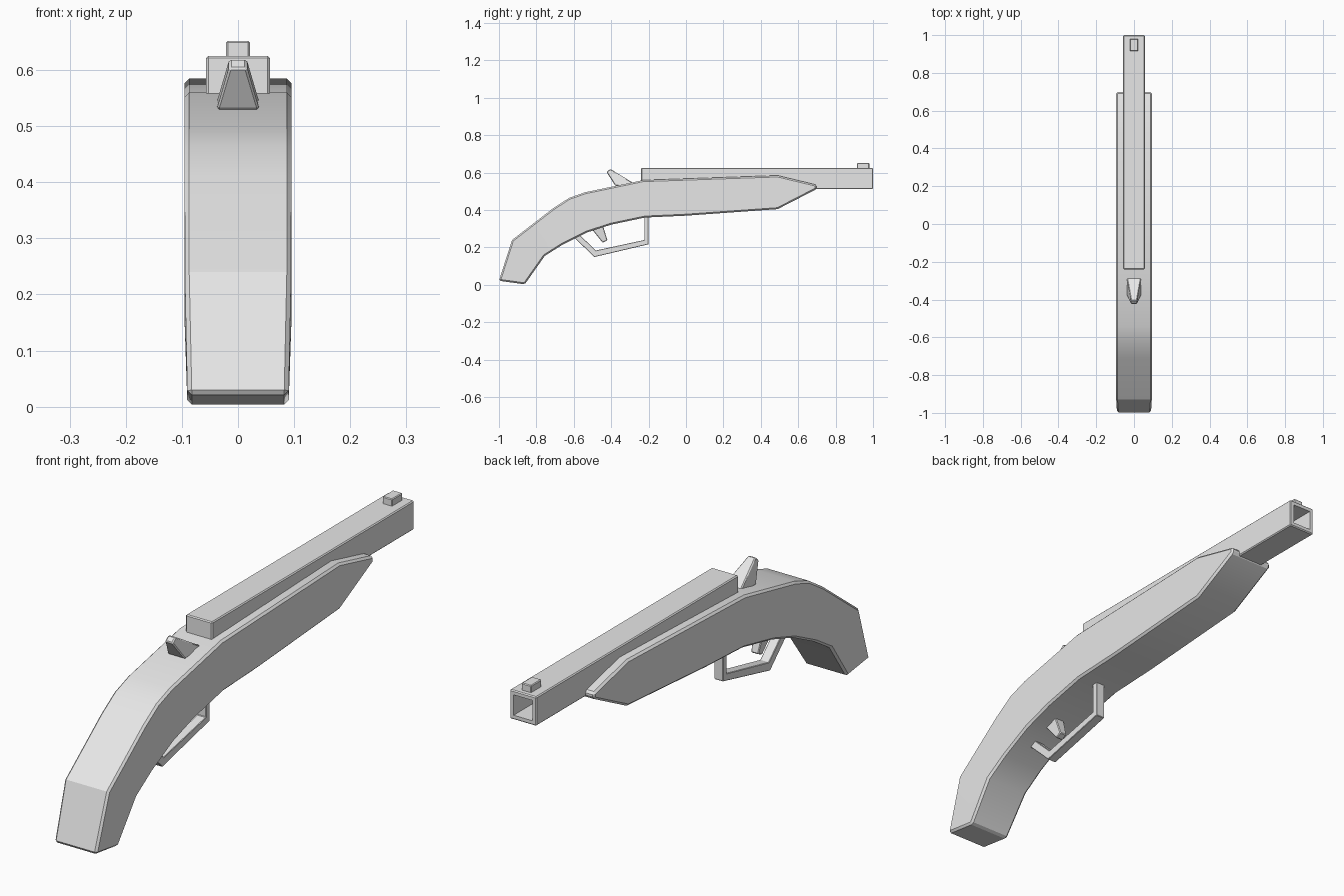
import bpy, bmesh, math
from mathutils import Vector

cube = bpy.data.objects.get("Cube")
if cube:
    bpy.data.objects.remove(cube, do_unlink=True)

# Single flat grey
grey = bpy.data.materials.new("plain grey")
grey.use_nodes = True
grey.diffuse_color = (0.8, 0.8, 0.8, 1)
grey.node_tree.nodes["Principled BSDF"].inputs["Base Color"].default_value = (0.8, 0.8, 0.8, 1)


def extrude_profile(points, half_width):
    """Closed (y, z) profile extruded across x."""
    bm = bmesh.new()
    face = bm.faces.new([bm.verts.new((-half_width, y, z)) for y, z in points])
    new = bmesh.ops.extrude_face_region(bm, geom=[face])["geom"]
    verts = [v for v in new if isinstance(v, bmesh.types.BMVert)]
    bmesh.ops.translate(bm, verts=verts, vec=(2 * half_width, 0, 0))
    bmesh.ops.recalc_face_normals(bm, faces=bm.faces)
    return bm


def box(half_width, y0, y1, z0, z1):
    return extrude_profile([(y0, z0), (y1, z0), (y1, z1), (y0, z1)], half_width)


def bevel_sharp(bm, width, min_angle=40):
    edges = [e for e in bm.edges if e.calc_face_angle(0) > math.radians(min_angle)]
    bmesh.ops.bevel(bm, geom=edges, offset=width, segments=1, profile=0.5,
                    affect='EDGES', clamp_overlap=True)


def finish(name, bm):
    bmesh.ops.recalc_face_normals(bm, faces=bm.faces)
    mesh = bpy.data.meshes.new(name)
    bm.to_mesh(mesh)
    bm.free()
    mesh.materials.append(grey)
    obj = bpy.data.objects.new(name, mesh)
    bpy.context.collection.objects.link(obj)
    bpy.ops.object.select_all(action='DESELECT')
    obj.select_set(True)
    bpy.context.view_layer.objects.active = obj
    bpy.ops.object.shade_smooth_by_angle(angle=math.radians(28))
    return obj


# Stock: curved grip running into a pointed fore-end
bm = extrude_profile([
    (-1.0, 0.022), (-0.93, 0.24), (-0.71, 0.41), (-0.625, 0.465), (-0.54, 0.495),
    (-0.23, 0.56), (0.49, 0.585), (0.698, 0.535), (0.698, 0.512), (0.49, 0.405),
    (0.0, 0.37), (-0.22, 0.36), (-0.40, 0.322), (-0.53, 0.28), (-0.66, 0.215),
    (-0.755, 0.155), (-0.862, 0.003)], 0.095)
# Butt narrows slightly below a cut across the grip
bmesh.ops.bisect_plane(bm, geom=bm.verts[:] + bm.edges[:] + bm.faces[:], dist=0.002,
                       plane_co=(0, -0.93, 0.24), plane_no=(0, 0.085, 0.175))
for v in bm.verts:
    if v.co.y < -0.8 and v.co.z < 0.1:
        v.co.x *= 0.95
bevel_sharp(bm, 0.008)
finish("stock", bm)

# Square barrel with a hollow bore
bm = box(0.057, -0.24, 1.0, 0.512, 0.625)
bevel_sharp(bm, 0.004)
muzzle = max(bm.faces, key=lambda f: f.calc_center_median().y)
bmesh.ops.inset_region(bm, faces=[muzzle], thickness=0.013, use_even_offset=True)
bore = bmesh.ops.extrude_face_region(bm, geom=[muzzle])["geom"]
if muzzle.is_valid:
    bm.faces.remove(muzzle)
bmesh.ops.translate(bm, verts=[v for v in bore if isinstance(v, bmesh.types.BMVert)],
                    vec=(0, -0.9, 0))
finish("barrel", bm)

# Front sight
bm = box(0.021, 0.915, 0.98, 0.615, 0.652)
bevel_sharp(bm, 0.003)
finish("front_sight", bm)

# Hammer: a wedge that narrows towards its tip
bm = extrude_profile([(-0.378, 0.53), (-0.285, 0.53), (-0.285, 0.547),
                      (-0.405, 0.62), (-0.425, 0.603)], 0.038)
for v in bm.verts:
    if v.co.z > 0.58:
        v.co.x *= 0.42
bevel_sharp(bm, 0.004)
finish("hammer", bm)

# Trigger
bm = extrude_profile([(-0.505, 0.30), (-0.445, 0.32), (-0.42, 0.238), (-0.446, 0.226)], 0.022)
for v in bm.verts:
    if v.co.z < 0.26:
        v.co.x *= 0.7
bevel_sharp(bm, 0.003)
finish("trigger", bm)

# Trigger guard: a bent flat strip
bm = extrude_profile([
    (-0.61, 0.265), (-0.49, 0.149), (-0.2, 0.217), (-0.2, 0.38),
    (-0.223, 0.38), (-0.223, 0.24), (-0.482, 0.184), (-0.585, 0.283)], 0.019)
bevel_sharp(bm, 0.002)
finish("trigger_guard", bm)
